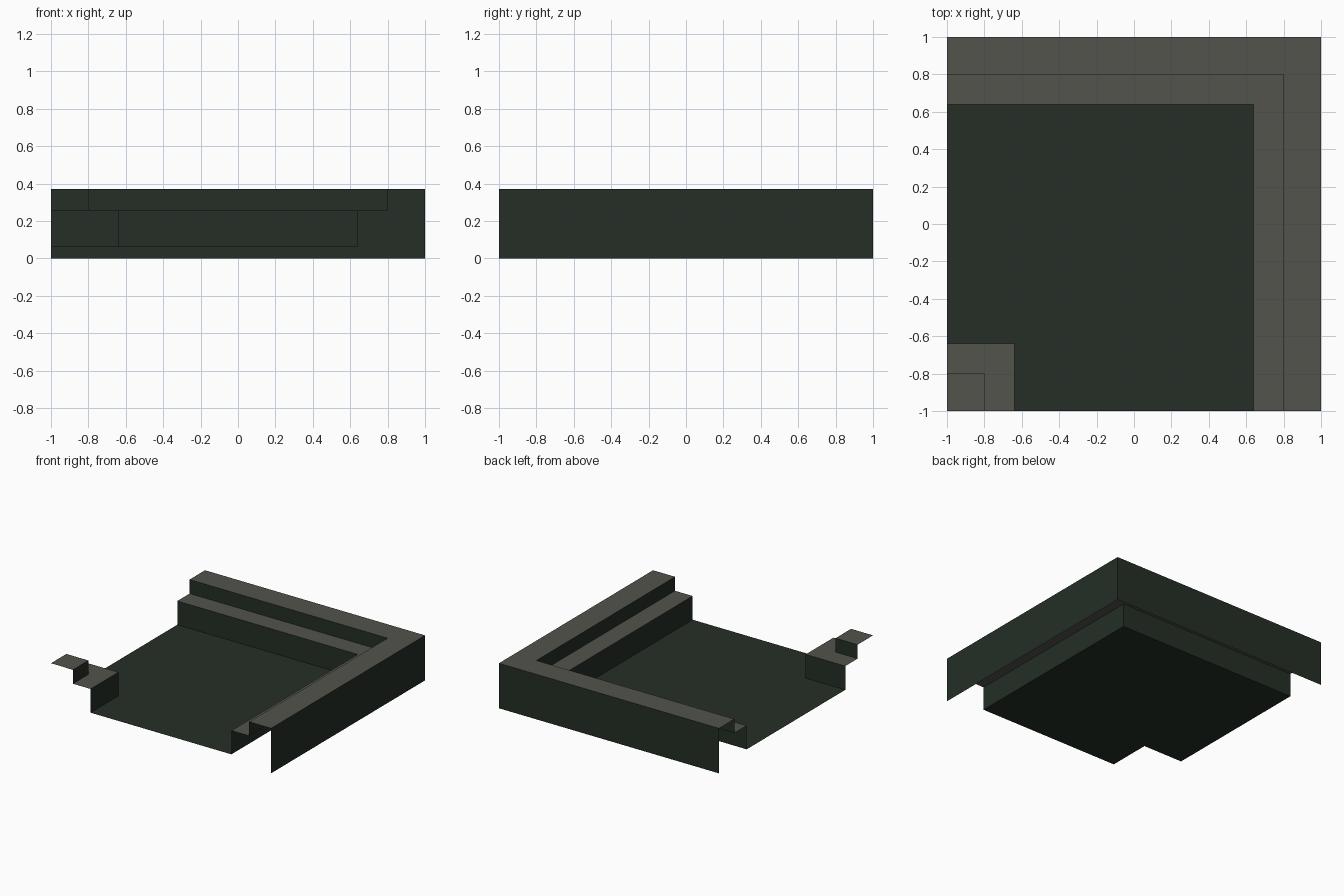
import bpy
import bmesh

if "Cube" in bpy.data.objects:
    bpy.data.objects.remove(bpy.data.objects["Cube"])


def make_material(name, rgb):
    mat = bpy.data.materials.new(name)
    mat.diffuse_color = (*rgb, 1.0)
    mat.use_nodes = True
    mat.node_tree.nodes["Principled BSDF"].inputs["Base Color"].default_value = mat.diffuse_color
    return mat


GREEN = make_material("dark green", (0.018, 0.028, 0.019))
GREY = make_material("warm grey", (0.088, 0.088, 0.073))

EDGE = 1.0                              # tile half width
RIM, SHELF = 0.8, 0.64                  # step distances from the centre
TOP, LEDGE, BED = 0.37, 0.255, 0.06     # step heights


def add_object(name, bm):
    bmesh.ops.remove_doubles(bm, verts=bm.verts, dist=1e-5)
    mesh = bpy.data.meshes.new(name)
    bm.to_mesh(mesh)
    bm.free()
    mesh.materials.append(GREEN)
    mesh.materials.append(GREY)
    obj = bpy.data.objects.new(name, mesh)
    bpy.context.collection.objects.link(obj)


def corner_sweep(name, profile):
    """Sweep (distance, height) points round a mitred right-angle bend."""
    bm = bmesh.new()
    rows = []
    for c, z in profile:
        path = [(-EDGE, c), (c, c), (c, -EDGE)]
        rows.append([bm.verts.new((x, y, z)) for x, y in path])
    for (c0, z0), (c1, z1), a, b in zip(profile, profile[1:], rows, rows[1:]):
        for i in range(2):
            corners = []
            for v in (a[i], b[i], b[i + 1], a[i + 1]):
                if all((v.co - w.co).length > 1e-5 for w in corners):
                    corners.append(v)
            face = bm.faces.new(corners)
            face.material_index = 1 if z0 == z1 else 0   # grey treads
    add_object(name, bm)


# Stepped bank along the back and right, with its outer wall
corner_sweep("outer_bank", [(EDGE, 0), (EDGE, TOP), (RIM, TOP), (RIM, LEDGE),
                            (SHELF, LEDGE), (SHELF, BED)])

# Small stepped bank in the inside corner of the bend
corner_sweep("inner_bank", [(-SHELF, BED), (-SHELF, LEDGE), (-RIM, LEDGE),
                            (-RIM, TOP), (-EDGE, TOP)])

# Flat channel bed between the banks
bm = bmesh.new()
outline = [(-EDGE, SHELF), (-EDGE, -SHELF), (-SHELF, -SHELF),
           (-SHELF, -EDGE), (SHELF, -EDGE), (SHELF, SHELF)]
bm.faces.new([bm.verts.new((x, y, BED)) for x, y in outline])
add_object("channel_bed", bm)
